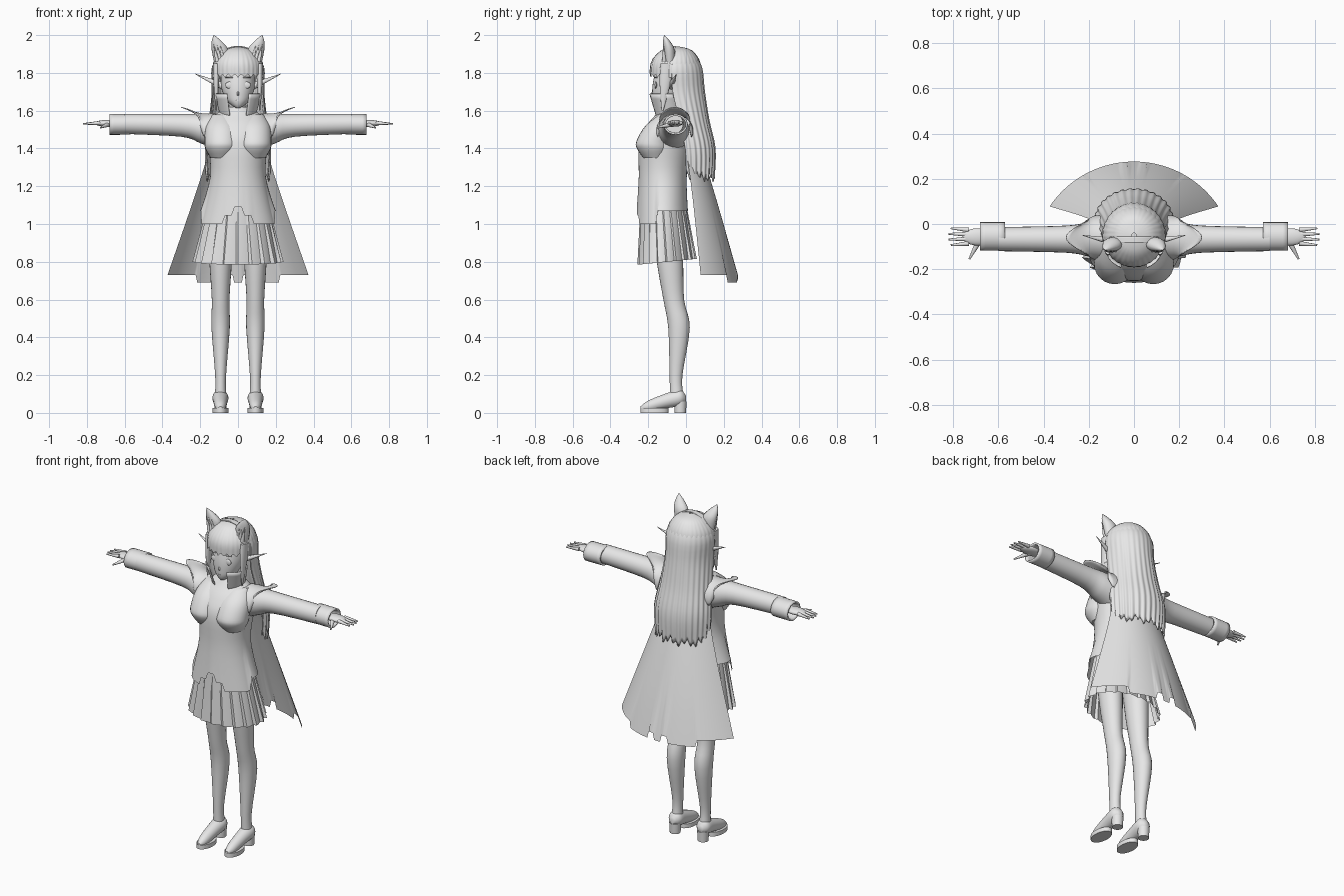
import bpy
import bmesh
from math import sin, cos, pi, radians, degrees
from mathutils import Matrix, Vector

cube = bpy.data.objects.get("Cube")
if cube:
    bpy.data.objects.remove(cube, do_unlink=True)

colour = (.8, .8, .8, 1)
grey = bpy.data.materials.new("plain_grey")
grey.use_nodes = True
grey.diffuse_color = colour
grey.node_tree.nodes["Principled BSDF"].inputs["Base Color"].default_value = colour

right, back, up = Vector((1, 0, 0)), Vector((0, 1, 0)), Vector((0, 0, 1))
frames = {"x": (right, back, up), "y": (back, right, up), "z": (up, right, back)}


def finish(name, bm, mirror=False, thickness=0, sharp=45):
    """Turn a bmesh into a shaded object, with optional shell and mirrored twin."""
    bmesh.ops.recalc_face_normals(bm, faces=bm.faces)
    mesh = bpy.data.meshes.new(name)
    bm.to_mesh(mesh)
    bm.free()
    mesh.materials.append(grey)
    part = bpy.data.objects.new(name, mesh)
    bpy.context.collection.objects.link(part)
    bpy.ops.object.select_all(action="DESELECT")
    part.select_set(True)
    bpy.context.view_layer.objects.active = part
    bpy.ops.object.shade_smooth_by_angle(angle=radians(sharp))
    if thickness:
        part.modifiers.new("thickness", "SOLIDIFY").thickness = thickness
    if mirror:
        part.modifiers.new("both_sides", "MIRROR").use_mirror_merge = False


def catmull(a, b, c, d, t):
    return b + t / 2 * (c - a + t * (2 * a - 5 * b + 4 * c - d + t * (3 * (b - c) + d - a)))


def refine(rings, steps=4):
    """Add smooth in-between cross-sections."""
    padded = [rings[0], *rings, rings[-1]]
    fine = []
    for group in zip(padded, padded[1:], padded[2:], padded[3:]):
        for step in range(steps):
            fine.append([catmull(*values, step / steps) for values in zip(*group)])
    return fine + [rings[-1]]


def loft(name, axis, rings, sides=24, arc=None, shape=None, cap=True, **options):
    """Skin elliptical rings (position, two centres, two radii) along an axis.
    shape(angle, t) gives a radius factor and a shift along the axis."""
    along, u, v = frames[axis]
    start, end = (radians(a) for a in arc or (0, 360))
    count = sides + 1 if arc else sides
    rings = refine(rings)
    bm = bmesh.new()
    rows = []
    for i, (position, cu, cv, ru, rv) in enumerate(rings):
        row = []
        for j in range(count):
            angle = start + (end - start) * j / sides
            factor, shift = shape(angle, i / (len(rings) - 1)) if shape else (1, 0)
            row.append(bm.verts.new(along * (position + shift)
                                    + u * (cu + ru * factor * cos(angle))
                                    + v * (cv + rv * factor * sin(angle))))
        rows.append(row)
    for low, high in zip(rows, rows[1:]):
        for j in range(sides):
            k = (j + 1) % count
            bm.faces.new((low[j], low[k], high[k], high[j]))
    if cap and not arc:
        bm.faces.new(rows[0])
        bm.faces.new(rows[-1])
    finish(name, bm, **options)


def limb(side, squash, *points):
    """Rings from (position, centre, radius) at a constant sideways offset."""
    return [(p, side, c, r * squash, r) for p, c, r in points]


def torso(*points):
    """Rings from (height, half width, centre y, half depth) on the middle line."""
    return [(z, 0, y, width, depth) for z, width, y, depth in points]


def ellipsoid(name, centre, radii, **options):
    bm = bmesh.new()
    bmesh.ops.create_uvsphere(bm, u_segments=24, v_segments=16, radius=1,
                              matrix=Matrix.Translation(centre) @ Matrix.Diagonal((*radii, 1)))
    finish(name, bm, **options)


def spike(name, base, tip, radius, end_radius=.001):
    """Mirrored round taper from base to tip."""
    base, tip = Vector(base), Vector(tip)
    turn = (tip - base).to_track_quat("Z", "Y").to_matrix().to_4x4()
    bm = bmesh.new()
    bmesh.ops.create_cone(bm, cap_ends=True, segments=12, radius1=radius, radius2=end_radius,
                          depth=(tip - base).length,
                          matrix=Matrix.Translation((base + tip) / 2) @ turn)
    finish(name, bm, mirror=True)


def from_front(angle):
    """Degrees away from the front."""
    return abs((degrees(angle) + 270) % 360 - 180)


def near_hem(t, reach):
    """Fades from one at the lower edge to zero."""
    return max(0, 1 - t / reach)


# Legs and shoes
loft("leg", "z", limb(.092, .85, (.1, -.05, .035), (.2, -.053, .034), (.45, -.037, .057),
                      (.6, -.065, .055), (.8, -.085, .07), (1, -.1, .08)), mirror=True)
loft("shoe", "y", limb(.093, .95, (-.24, .025, .01), (-.2, .035, .03), (-.1, .065, .04),
                       (-.03, .08, .043), (0, .075, .015)), mirror=True)
loft("sole", "z", limb(.093, .57, (0, -.167, .075), (.025, -.167, .075)), mirror=True)
loft("heel", "z", limb(.093, 1, (0, -.03, .03), (.06, -.03, .033)), mirror=True)


# Pleated skirt
def pleats(angle, t):
    saw = (angle * 10 / pi + .001) % 1
    return 1 + .1 * (1 - .7 * t) * (.5 - saw), (1 - t) * .015 * sin(angle)


loft("skirt", "z", torso((.8, .23, -.1, .15), (1.1, .16, -.12, .12)),
     sides=120, shape=pleats, cap=False, sharp=25)


# Long tunic with a stepped hem
def tunic_hem(angle, t):
    turn = from_front(angle)
    lift = .09 if turn < 8 else .045 if turn < 24 else 0 if turn < 80 else .07
    return 1, lift * near_hem(t, .2)


loft("tunic", "z", torso((1, .2, -.125, .135), (1.25, .147, -.123, .127), (1.43, .16, -.11, .14),
                         (1.52, .17, -.09, .12), (1.58, .12, -.08, .08), (1.62, .05, -.08, .05)),
     sides=72, shape=tunic_hem, cap=False)
loft("bust", "z", limb(.085, 1, (1.35, -.165, .06), (1.4, -.172, .088), (1.44, -.17, .092),
                       (1.52, -.13, .085), (1.58, -.09, .05)), mirror=True)

# Sleeves, cuffs and hands
loft("sleeve", "x", limb(-.067, 1, (.12, 1.485, .09), (.2, 1.505, .077), (.3, 1.522, .06),
                         (.6, 1.53, .053)), mirror=True)
loft("cuff", "x", limb(-.055, 1.15, (.57, 1.528, .055), (.68, 1.527, .055)),
     mirror=True, cap=False, thickness=.01)
ellipsoid("palm", (.69, -.057, 1.533), (.07, .038, .018), mirror=True)
for i in range(4):
    offset = i - 1.5
    spike(f"finger_{i + 1}", (.73, -.056 - .02 * offset, 1.535),
          (.825 - .01 * abs(offset), -.056 - .025 * offset, 1.53), .011, .004)
spike("thumb", (.68, -.065, 1.53), (.728, -.155, 1.51), .015, .004)


# Shoulder wings, open collar and neck
def wing_point(angle, t):
    return 1, .1 * near_hem(1 - t, .6) * (sin(angle) ** 3 - 1)


loft("shoulder_wing", "x", limb(-.06, 1.05, (.12, 1.49, .095), (.2, 1.497, .09), (.3, 1.545, .075)),
     arc=(-20, 200), shape=wing_point, mirror=True, thickness=.004)
loft("collar", "z", torso((1.56, .085, -.085, .075), (1.69, .12, -.11, .09)),
     sides=40, arc=(-62, 242), thickness=.005)
loft("neck", "z", torso((1.55, .05, -.08, .045), (1.68, .04, -.08, .04)))


# Cape with a notched lower edge
def cape_hem(angle, t):
    across = abs(cos(angle))
    drop = .04 if .13 < across < .48 or across < .06 else 0
    return 1, -drop * near_hem(t, .2)


loft("cape", "z", torso((.73, .45, -.174, .45), (1.25, .235, -.11, .235), (1.56, .13, -.11, .13)),
     sides=90, arc=(34, 146), shape=cape_hem)

# Head and face
loft("head", "z", torso((1.615, .012, -.14, .02), (1.635, .042, -.122, .05), (1.67, .07, -.1, .078),
                        (1.75, .092, -.07, .105), (1.9, .08, -.05, .09)), sides=32)
ellipsoid("nose", (0, -.173, 1.69), (.007, .012, .012))
ellipsoid("mouth", (0, -.17, 1.655), (.014, .008, .002))
ellipsoid("eye", (.042, -.16, 1.735), (.025, .007, .019), mirror=True)
ellipsoid("brow", (.045, -.16, 1.775), (.025, .01, .003), mirror=True)
spike("pointed_ear", (.08, -.08, 1.73), (.228, -.05, 1.795), .019)


# Hair: cap with jagged fringe, side locks and long back
def fringe(angle, t):
    jag = abs(angle * 24 / pi % 2 - 1) if from_front(angle) < 75 else 1
    return 1 + .012 * cos(32 * angle) * (1 - t), -(.015 + .02 * jag) * near_hem(t, .4)


def strands(angle, t):
    wave = cos(30 * angle)
    return 1 + .022 * wave * (1 - t), -.012 * near_hem(t, .2) * (wave + sin(11 * angle))


loft("hair_cap", "z", torso((1.81, .135, -.055, .135), (1.86, .13, -.055, .13),
                            (1.92, .08, -.05, .08), (1.94, .01, -.05, .01)),
     sides=128, shape=fringe, cap=False)
loft("side_lock", "z", limb(.115, .5, (1.6, -.125, .005), (1.75, -.11, .03), (1.85, -.1, .035)),
     mirror=True)
loft("back_hair", "z", torso((1.245, .165, .02, .13), (1.4, .173, .015, .14), (1.55, .153, -.015, .138),
                             (1.7, .138, -.05, .15), (1.83, .138, -.055, .14), (1.91, .09, -.05, .09)),
     sides=180, arc=(-8, 188), shape=strands, thickness=.006)

# Animal ears with inner tufts, and a hair band between them
ear_path = ((1.84, .085, -.085, .038), (1.92, .095, -.09, .044), (1.965, .112, -.102, .028),
            (2, .127, -.115, .002))
loft("animal_ear", "z", [(z, x, y, r, .7 * r) for z, x, y, r in ear_path], sides=12, mirror=True)
for i in range(3):
    x = .075 + .017 * i
    spike(f"ear_tuft_{i + 1}", (x, -.115, 1.86), (x + .02, -.12, 1.95), .012)
loft("hair_band", "y", [(y, 0, 1.83, .13, .113) for y in (-.085, -.055)],
     sides=32, arc=(25, 155), thickness=.006)
